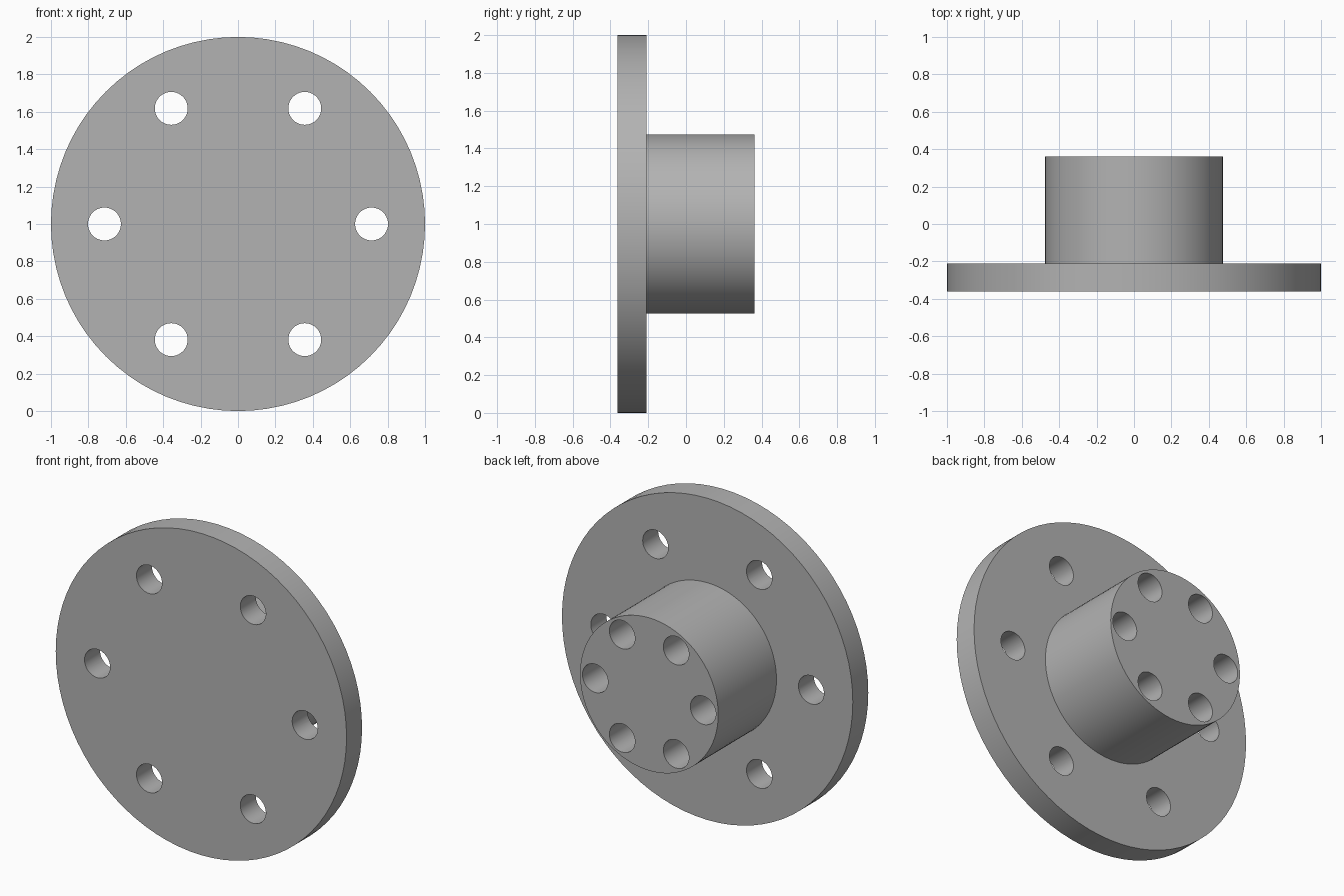
import bpy, bmesh, math
from mathutils import Matrix, Vector

if "Cube" in bpy.data.objects:
    bpy.data.objects.remove(bpy.data.objects["Cube"])

CENTRE_Z = 1.0
FRONT, STEP, BACK = -0.362, -0.21, 0.362   # flange front, flange back, hub end
FLANGE_R, HUB_R, HOLE_R = 1.0, 0.475, 0.088

grey = bpy.data.materials.new("plain grey")
grey.diffuse_color = (0.45, 0.45, 0.45, 1)
grey.use_nodes = True
grey.node_tree.nodes["Principled BSDF"].inputs["Base Color"].default_value = grey.diffuse_color


def add_object(name, bm):
    bmesh.ops.recalc_face_normals(bm, faces=bm.faces[:])
    mesh = bpy.data.meshes.new(name)
    bm.to_mesh(mesh)
    bm.free()
    mesh.materials.append(grey)
    obj = bpy.data.objects.new(name, mesh)
    bpy.context.collection.objects.link(obj)
    return obj


def lathe(name, profile, steps):
    """Spin (radius, y) points round the horizontal axis of the part."""
    bm = bmesh.new()
    verts = [bm.verts.new((r, y, CENTRE_Z)) for r, y in profile]
    edges = [bm.edges.new(pair) for pair in zip(verts, verts[1:])]
    bmesh.ops.spin(bm, geom=verts + edges, cent=(0, 0, CENTRE_Z),
                   axis=(0, 1, 0), angle=math.tau, steps=steps)
    bmesh.ops.remove_doubles(bm, verts=bm.verts[:], dist=1e-4)
    # close both flat ends
    bmesh.ops.holes_fill(bm, edges=[e for e in bm.edges if e.is_boundary], sides=0)
    return add_object(name, bm)


def hole_ring(name, ring_r, y0, y1):
    """Six cylinders along y, evenly spaced on a bolt circle."""
    bm = bmesh.new()
    for i in range(6):
        a = i * math.tau / 6
        centre = Vector((ring_r * math.cos(a), (y0 + y1) / 2,
                         CENTRE_Z + ring_r * math.sin(a)))
        bmesh.ops.create_cone(bm, cap_ends=True, segments=40,
                              radius1=HOLE_R, radius2=HOLE_R, depth=y1 - y0,
                              matrix=Matrix.Translation(centre)
                              @ Matrix.Rotation(math.pi / 2, 4, 'X'))
    obj = add_object(name, bm)
    obj.hide_render = True
    obj.hide_set(True)
    return obj


# Flange plate with the hub behind it, as one turned solid
body = lathe("flanged_hub", [(FLANGE_R, FRONT), (FLANGE_R, STEP),
                             (HUB_R, STEP), (HUB_R, BACK)], 80)

# Through holes in the flange, blind holes in the hub end
cutters = [hole_ring("flange_hole_cutter", 0.714, FRONT - 0.1, STEP + 0.1),
           hole_ring("hub_hole_cutter", 0.371, STEP, BACK + 0.1)]
for cutter in cutters:
    mod = body.modifiers.new(cutter.name, 'BOOLEAN')
    mod.operation = 'DIFFERENCE'
    mod.solver = 'EXACT'
    mod.object = cutter

# Bake the cuts, drop the cutters, then smooth the round walls
bpy.context.view_layer.objects.active = body
body.select_set(True)
for cutter in cutters:
    bpy.ops.object.modifier_apply(modifier=cutter.name)
    bpy.data.objects.remove(cutter)
bpy.ops.object.shade_smooth_by_angle(angle=math.radians(30))
